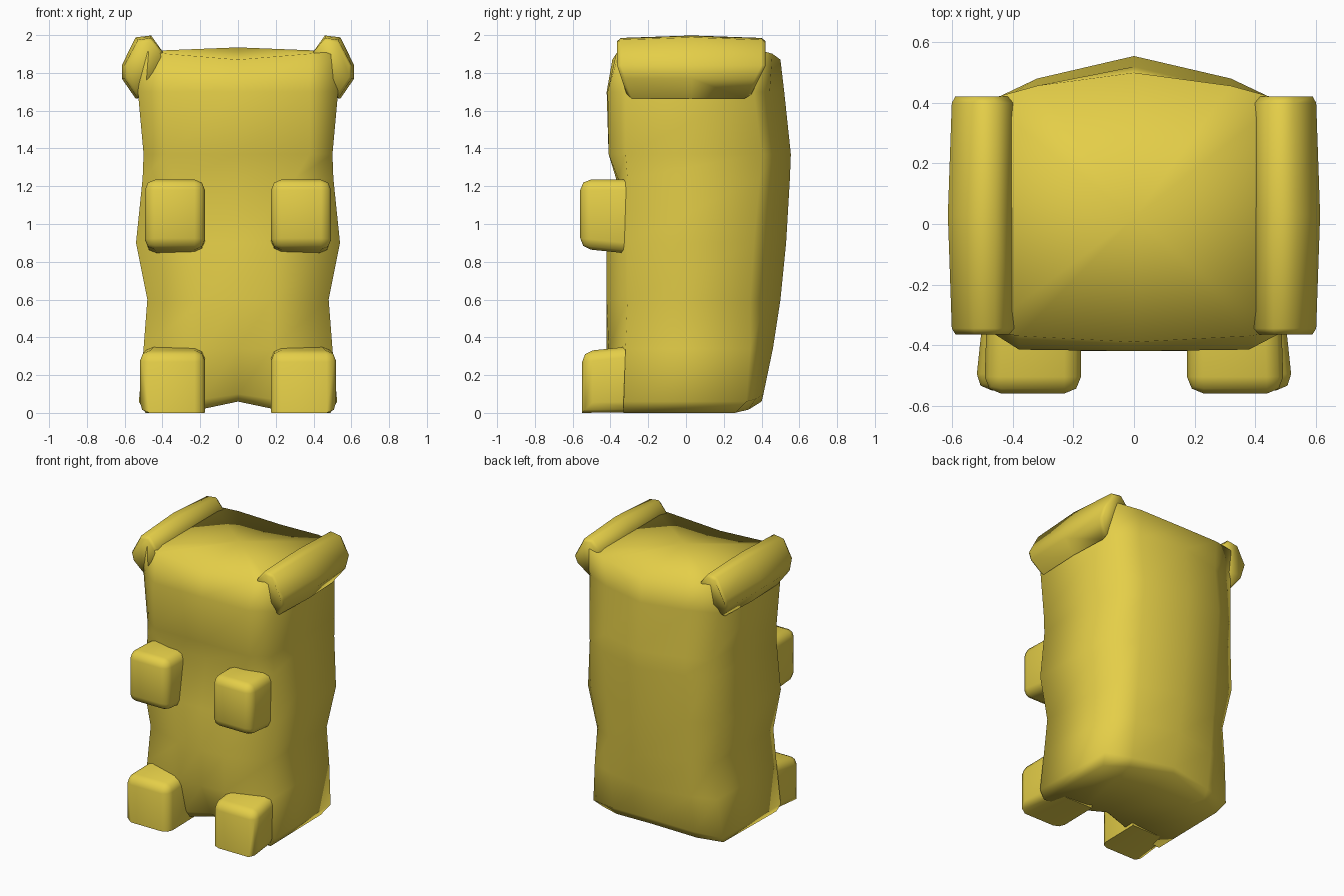
import bpy, bmesh, math

if "Cube" in bpy.data.objects:
    bpy.data.objects.remove(bpy.data.objects["Cube"])

mat = bpy.data.materials.new("yellow")
mat.diffuse_color = (0.78, 0.62, 0.065, 1)
mat.use_nodes = True
mat.node_tree.nodes["Principled BSDF"].inputs["Base Color"].default_value = mat.diffuse_color


def finish(bm, name, angle):
    bmesh.ops.recalc_face_normals(bm, faces=bm.faces)
    me = bpy.data.meshes.new(name)
    bm.to_mesh(me)
    bm.free()
    ob = bpy.data.objects.new(name, me)
    bpy.context.collection.objects.link(ob)
    me.materials.append(mat)
    bpy.ops.object.select_all(action='DESELECT')
    ob.select_set(True)
    bpy.context.view_layer.objects.active = ob
    bpy.ops.object.shade_smooth_by_angle(angle=math.radians(angle))
    return ob


# Body and head: lofted rings
# z centre, z side, front y, front x, front-side y, side x, side y, back-side y, ridge y
rows = [
    (0.06, 0.00, -0.27, 0.20, -0.30, 0.49, -0.33, 0.26, 0.40),
    (0.10, 0.06, -0.31, 0.19, -0.34, 0.525, -0.33, 0.32, 0.41),
    (0.34, 0.34, -0.42, 0.18, -0.41, 0.50, -0.32, 0.34, 0.46),
    (0.60, 0.60, -0.42, 0.18, -0.42, 0.48, -0.31, 0.34, 0.50),
    (0.90, 0.90, -0.42, 0.18, -0.42, 0.54, -0.31, 0.36, 0.53),
    (1.24, 1.24, -0.37, 0.30, -0.36, 0.505, -0.31, 0.39, 0.55),
    (1.37, 1.37, -0.41, 0.38, -0.41, 0.50, -0.32, 0.40, 0.555),
    (1.70, 1.70, -0.42, 0.38, -0.415, 0.53, -0.32, 0.36, 0.52),
    (1.87, 1.915, -0.39, 0.38, -0.37, 0.50, -0.352, 0.41, 0.50),
]
bm = bmesh.new()
rings = []
for z0, z1, yf, xf, yf1, xs, ys, yb, yr in rows:
    zm = z1 + (z0 - z1) * 0.3
    half = [(xf, yf1, zm), (xs, ys, z1), (xs - 0.01, yb, z1),
            (0.32, yb + (yr - yb) * 0.52, zm)]
    pts = [(0, yf, z0)] + half + [(0, yr, z0)] + [(-x, y, z) for x, y, z in half[::-1]]
    rings.append([bm.verts.new(p) for p in pts])
for a, b in zip(rings, rings[1:]):
    for i in range(10):
        j = (i + 1) % 10
        bm.faces.new((a[i], a[j], b[j], b[i]))
# Slightly domed crown and arched underside
c = bm.verts.new((0, 0.02, 1.935))
for i in range(10):
    bm.faces.new((rings[-1][i], rings[-1][(i + 1) % 10], c))
r = rings[0]
for q in ((0, 1, 4, 5), (1, 2, 3, 4), (0, 5, 6, 9), (9, 6, 7, 8)):
    bm.faces.new([r[k] for k in q])
# Soft rounding along the long edges
finish(bm, "body", 88)


# Ears: long bars with tapered ends, running front to back
def ear(s):
    prof = [(0.39, 1.90), (0.46, 1.985), (0.53, 1.975), (0.602, 1.84),
            (0.602, 1.77), (0.53, 1.665), (0.47, 1.75)]
    bm = bmesh.new()
    loops = []
    for y, k, grow in ((-0.365, 0.88, 0), (-0.345, 1, 0), (0.03, 1, 0.013),
                       (0.40, 1, 0), (0.422, 0.88, 0)):
        loop = []
        for x, z in prof:
            x, z = 0.50 + (x - 0.50) * k, 1.84 + (z - 1.84) * k
            t = max(0, (1.84 - z) / 0.18)          # lower edge is shorter
            yy = y + (0.06 * t if y < -0.1 else -0.09 * t if y > 0.1 else 0)
            gx, gz = grow if x > 0.5 else 0, grow if z > 1.9 else 0
            loop.append(bm.verts.new((s * (x + gx), yy, z + gz)))
        loops.append(loop)
    n = len(prof)
    for a, b in zip(loops, loops[1:]):
        for i in range(n):
            bm.faces.new((a[i], a[(i + 1) % n], b[(i + 1) % n], b[i]))
    bm.faces.new(loops[0])
    bm.faces.new(loops[-1])
    finish(bm, "ear", 80)


# Paws: rounded blocks; back end sits inside the body
def paw(name, s, x0, x1, zb, zt, yf, yb, back_x1, back_zb, back_zt, flat):
    bm = bmesh.new()
    f = [bm.verts.new((s * x, yf, z)) for x, z in ((x0, zb), (x1, zb), (x1, zt), (x0, zt))]
    b = [bm.verts.new((s * x, yb, z)) for x, z in
         ((x0, back_zb), (back_x1, back_zb), (back_x1, back_zt), (x0, back_zt))]
    for i in range(4):
        j = (i + 1) % 4
        bm.faces.new((f[i], f[j], b[j], b[i]))
    bm.faces.new(f)
    bm.faces.new(b)
    # The sole keeps its sharp front edge
    edges = [e for e in bm.edges
             if any(v in f for v in e.verts)
             and not (flat and all(v in f[:2] for v in e.verts))
             and not (flat and f[0] in e.verts and b[0] in e.verts)]
    bmesh.ops.bevel(bm, geom=edges, offset=0.055, segments=2, profile=0.5, affect='EDGES')
    finish(bm, name, 80)


for s in (1, -1):
    ear(s)
    paw("hand", s, 0.175, 0.495, 0.87, 1.235, -0.56, -0.27, 0.485, 0.84, 1.235, False)
    paw("foot", s, 0.175, 0.525, 0.0, 0.325, -0.55, -0.22, 0.49, 0.005, 0.36, True)
